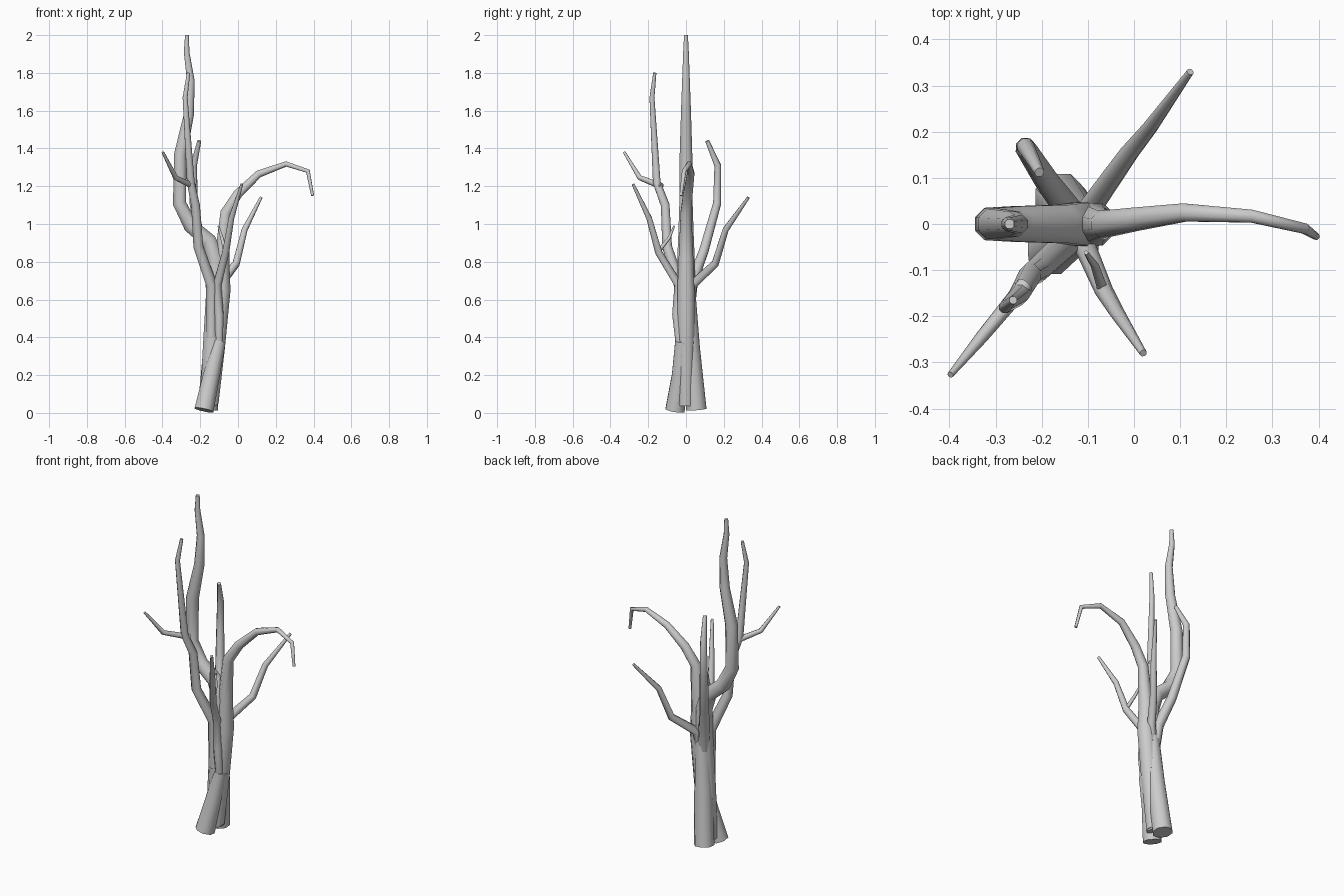
import bpy, bmesh, math
from mathutils import Vector

cube = bpy.data.objects.get("Cube")
if cube:
    bpy.data.objects.remove(cube, do_unlink=True)

bark = bpy.data.materials.new("grey_bark")
bark.use_nodes = True
bark.diffuse_color = (0.6, 0.6, 0.6, 1)
bark.node_tree.nodes["Principled BSDF"].inputs["Base Color"].default_value = (0.6, 0.6, 0.6, 1)


def limb(name, points, sides=8):
    """Tapered tube through (x, y, z, radius) points, capped at both ends."""
    pos = [Vector(p[:3]) for p in points]
    dirs = [(b - a).normalized() for a, b in zip(pos, pos[1:])]
    bm = bmesh.new()
    rings = []
    side = Vector((0, 1, 0))
    for i, p in enumerate(points):
        before, after = dirs[max(i - 1, 0)], dirs[min(i, len(dirs) - 1)]
        t = (before + after).normalized()
        side = (side - t * side.dot(t)).normalized()
        up = t.cross(side)
        ring = []
        for k in range(sides):
            a = math.tau * (k + 0.5) / sides
            ring.append(bm.verts.new(pos[i] + p[3] * (side * math.cos(a) + up * math.sin(a))))
        rings.append(ring)
    for low, high in zip(rings, rings[1:]):
        for k in range(sides):
            n = (k + 1) % sides
            bm.faces.new((low[k], low[n], high[n], high[k]))
    bm.faces.new(rings[0])
    bm.faces.new(rings[-1])
    bmesh.ops.recalc_face_normals(bm, faces=bm.faces)
    mesh = bpy.data.meshes.new(name)
    bm.to_mesh(mesh)
    bm.free()
    mesh.materials.append(bark)
    ob = bpy.data.objects.new(name, mesh)
    bpy.context.collection.objects.link(ob)
    bpy.ops.object.select_all(action="DESELECT")
    ob.select_set(True)
    bpy.context.view_layer.objects.active = ob
    bpy.ops.object.shade_smooth_by_angle(angle=math.radians(50))


# Trunk and tall leader
limb("trunk_leader", [
    (-.155, 0, .04, .05), (-.135, 0, .35, .055), (-.12, 0, .65, .052), (-.12, 0, .82, .05),
    (-.155, 0, .91, .045), (-.25, 0, .99, .042), (-.31, 0, 1.11, .038), (-.305, 0, 1.37, .036),
    (-.26, 0, 1.58, .029), (-.25, 0, 1.76, .022), (-.272, 0, 1.91, .016), (-.27, 0, 2.0, .011)])

# Arching limb that droops at its end
limb("arching_limb", [
    (-.145, 0, .05, .045), (-.115, 0, .35, .05), (-.086, 0, .65, .05), (-.085, 0, .82, .042),
    (-.065, 0, 1.06, .031), (0, .01, 1.16, .027), (.11, .025, 1.265, .021), (.255, .017, 1.318, .015),
    (.37, -.01, 1.28, .012), (.395, -.027, 1.15, .008)])

# Roots
limb("back_root", [
    (-.16, .055, .018, .058), (-.135, .025, .35, .052), (-.115, .01, .68, .04)])
limb("front_root", [
    (-.18, -.058, .015, .055), (-.14, -.03, .2, .048), (-.1, -.022, .38, .038)])

# Back limbs
limb("back_left_limb", [
    (-.12, .01, .5, .03), (-.095, .035, .68, .026), (-.01, .155, .79, .021),
    (.035, .21, .97, .017), (.122, .33, 1.14, .008)])
limb("back_right_limb", [
    (-.125, .01, .5, .034), (-.145, .035, .7, .031), (-.19, .095, .86, .027),
    (-.235, .165, 1.11, .023), (-.235, .168, 1.31, .019), (-.205, .112, 1.44, .011)])

# Front limbs and their twigs
limb("front_right_limb", [
    (-.14, -.03, .4, .03), (-.14, -.035, .68, .032), (-.21, -.1, .88, .028),
    (-.225, -.11, 1.1, .025), (-.25, -.155, 1.22, .022), (-.28, -.18, 1.67, .014),
    (-.262, -.165, 1.8, .009)])
limb("front_right_twig", [
    (-.235, -.13, 1.2, .018), (-.33, -.245, 1.245, .014), (-.398, -.327, 1.38, .007)])
limb("front_left_limb", [
    (-.1, -.035, .37, .022), (-.1, -.05, .52, .025), (-.11, -.04, .68, .024),
    (-.065, -.145, .85, .02), (-.035, -.195, 1.03, .016), (.02, -.28, 1.21, .008)])
limb("front_left_twig", [
    (-.065, -.15, .85, .012), (-.085, -.09, .925, .009), (-.104, -.062, .99, .005)])
